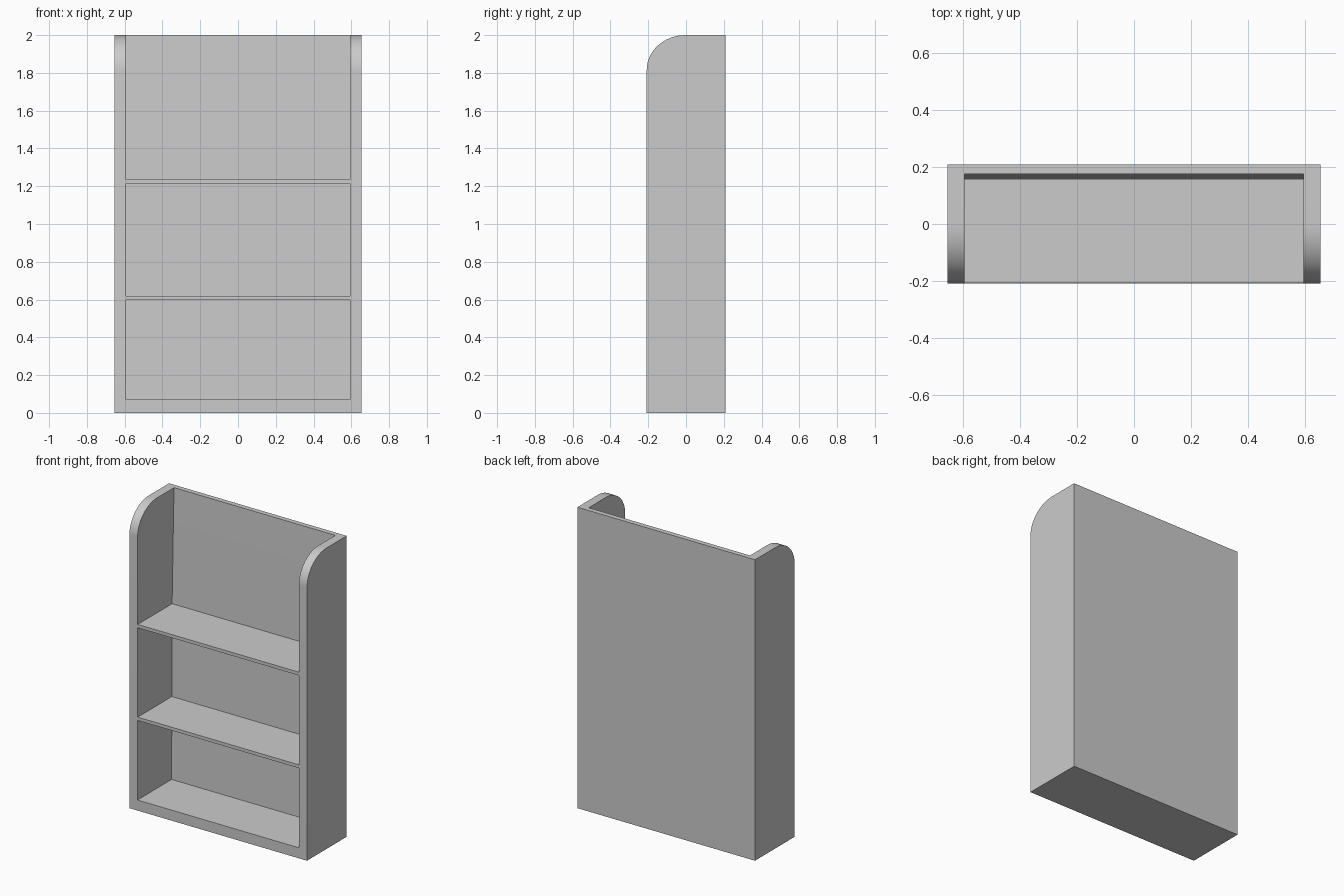
import bpy, bmesh, math

if "Cube" in bpy.data.objects:
    bpy.data.objects.remove(bpy.data.objects["Cube"])

HALF_W, HALF_D, H = 0.653, 0.208, 2.0
INNER_W = 0.593


def extrude_profile(name, pts, half_width):
    """Extrude a closed (y, z) outline along x, centred on x = 0."""
    bm = bmesh.new()
    face = bm.faces.new([bm.verts.new((-half_width, y, z)) for y, z in pts])
    res = bmesh.ops.extrude_face_region(bm, geom=[face])
    verts = [g for g in res["geom"] if isinstance(g, bmesh.types.BMVert)]
    bmesh.ops.translate(bm, verts=verts, vec=(2 * half_width, 0, 0))
    bmesh.ops.recalc_face_normals(bm, faces=bm.faces)
    mesh = bpy.data.meshes.new(name)
    bm.to_mesh(mesh)
    bm.free()
    obj = bpy.data.objects.new(name, mesh)
    bpy.context.collection.objects.link(obj)
    return obj


# Solid block with the rounded top front corner
ry, rz, steps = 0.205, 0.185, 16
outline = [(-HALF_D, 0), (HALF_D, 0), (HALF_D, H)]
for i in range(steps + 1):
    a = math.pi / 2 * (1 + i / steps)
    outline.append((-HALF_D + ry + ry * math.cos(a), H - rz + rz * math.sin(a)))
carcass = extrude_profile("bookcase_carcass", outline, HALF_W)

# Hollow open to front and top, with a back panel that thins upwards
hollow = [(-0.5, 0.07), (0.15, 0.07), (0.155, 1.235), (0.175, H), (0.18, 2.2), (-0.5, 2.2)]
cutter = extrude_profile("hollow_cutter", hollow, INNER_W)
cutter.hide_render = True
cut = carcass.modifiers.new("hollow", "BOOLEAN")
cut.operation = "DIFFERENCE"
cut.solver = "EXACT"
cut.object = cutter
bpy.context.view_layer.objects.active = carcass
carcass.select_set(True)
bpy.ops.object.modifier_apply(modifier=cut.name)
bpy.data.objects.remove(cutter)
bpy.ops.object.shade_smooth_by_angle(angle=math.radians(30))

# Shelves
for name, top in (("lower_shelf", 0.62), ("upper_shelf", 1.236)):
    y0, y1 = -HALF_D + 0.002, 0.16
    extrude_profile(name, [(y0, top - 0.022), (y1, top - 0.022), (y1, top), (y0, top)], INNER_W)
